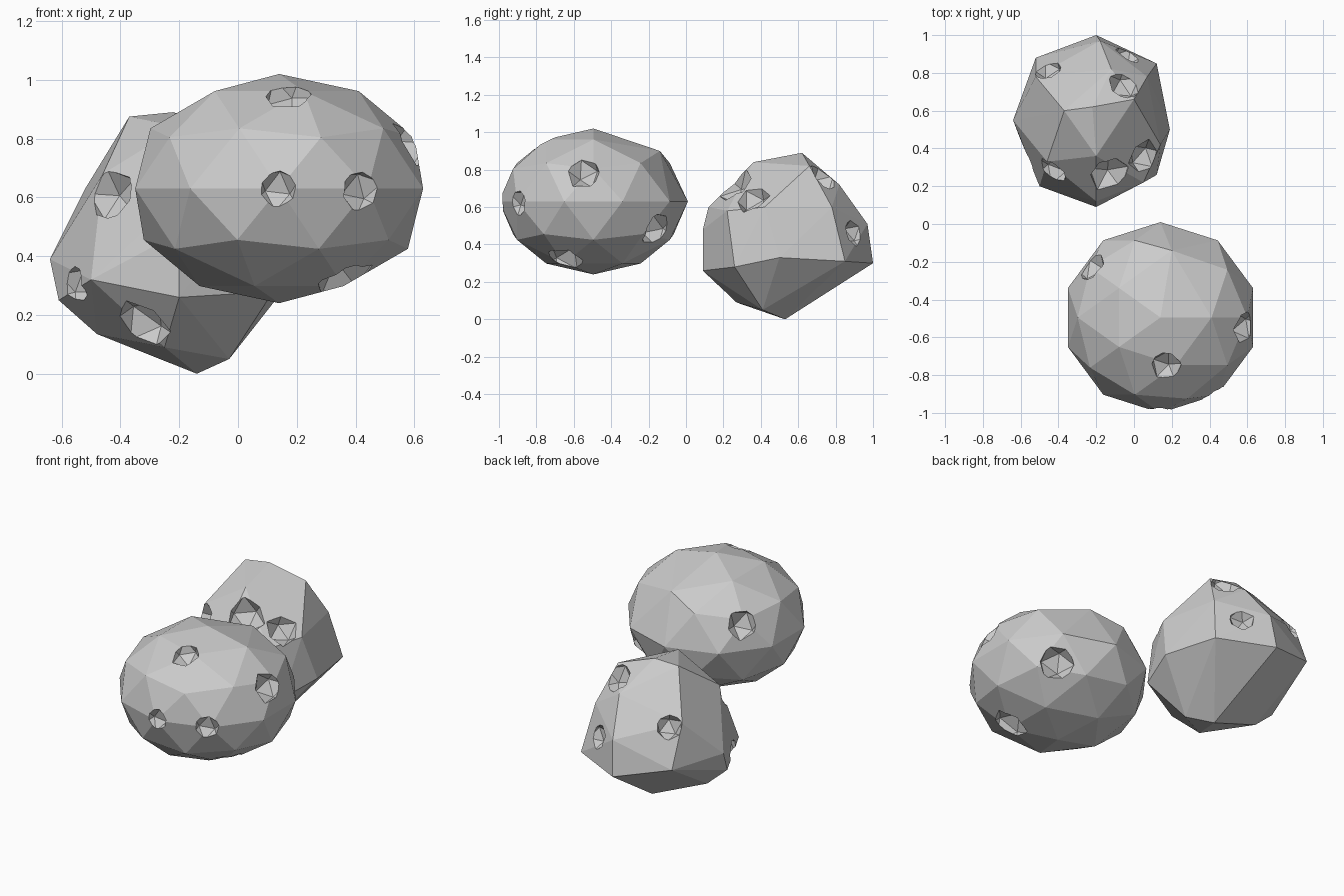
import bpy, bmesh
from mathutils import Vector
from mathutils.bvhtree import BVHTree

if "Cube" in bpy.data.objects:
    bpy.data.objects.remove(bpy.data.objects["Cube"])


def hull_rock(name, points, pits):
    """Convex faceted boulder with small faceted pits chipped out of it."""
    bm = bmesh.new()
    for p in points:
        bm.verts.new(p)
    res = bmesh.ops.convex_hull(bm, input=bm.verts[:])
    loose = [v for v in bm.verts if not v.link_faces]
    bmesh.ops.delete(bm, geom=loose, context='VERTS')
    bmesh.ops.recalc_face_normals(bm, faces=bm.faces[:])
    tree = BVHTree.FromBMesh(bm)
    me = bpy.data.meshes.new(name)
    bm.to_mesh(me)
    bm.free()
    rock = bpy.data.objects.new(name, me)
    bpy.context.collection.objects.link(rock)
    for i, (x, y, z, r) in enumerate(pits):
        spot, normal, _, _ = tree.find_nearest(Vector((x, y, z)))
        bpy.ops.mesh.primitive_ico_sphere_add(
            subdivisions=1, radius=r, location=spot + normal * r * 0.15,
            rotation=(0.4 + i, 0.9 * i, 0.3 + 0.7 * i))
        cutter = bpy.context.object
        cutter.name = "pit_cutter"
        cutter.hide_render = True
        mod = rock.modifiers.new("pit", 'BOOLEAN')
        mod.operation = 'DIFFERENCE'
        mod.solver = 'EXACT'
        mod.object = cutter
        bpy.context.view_layer.objects.active = rock
        bpy.ops.object.modifier_apply(modifier=mod.name)
        bpy.data.objects.remove(cutter)
    return rock


# Front boulder: squashed icosphere with a worn shoulder at the back
ico = bmesh.new()
bmesh.ops.create_icosphere(ico, subdivisions=2, radius=1)
front_pts = [Vector((0.14 + v.co.x * 0.515, -0.495 + v.co.y * 0.505, 0.63 + v.co.z * 0.39))
             for v in ico.verts]
ico.free()
worn = [Vector((0.28, -0.066, 0.80)), Vector((0.22, -0.245, 0.96))]
front_pts = [p for p in front_pts if all((p - w).length > 0.05 for w in worn)]
front_pts.append(Vector((0.20, -0.14, 0.90)))
hull_rock("front_boulder", front_pts, [
    (0.14, -1.0, 0.63, 0.08), (0.43, -0.92, 0.62, 0.085),
    (0.36, -0.65, 0.31, 0.12), (0.58, -0.54, 0.78, 0.10),
    (0.17, -0.75, 0.95, 0.09), (0.45, -0.13, 0.46, 0.11),
    (-0.22, -0.23, 0.78, 0.10)])

# Rear boulder: irregular, taller, coming to a point underneath
rear_pts = [
    (-0.37, 0.60, 0.875), (-0.22, 0.62, 0.89), (-0.20, 0.36, 0.84), (0.0, 0.66, 0.82),
    (-0.12, 0.82, 0.72), (0.07, 0.78, 0.60), (-0.18, 0.97, 0.51), (-0.20, 1.0, 0.30),
    (0.12, 0.85, 0.31), (0.19, 0.50, 0.33), (0.14, 0.42, 0.60), (0.05, 0.22, 0.58),
    (0.12, 0.26, 0.28), (-0.20, 0.09, 0.26), (-0.20, 0.09, 0.48), (-0.20, 0.12, 0.60),
    (-0.50, 0.20, 0.32), (-0.46, 0.33, 0.68), (-0.64, 0.55, 0.39), (-0.61, 0.47, 0.25),
    (-0.52, 0.78, 0.63), (-0.52, 0.88, 0.38), (-0.48, 0.48, 0.135), (-0.25, 0.27, 0.09),
    (-0.03, 0.41, 0.05), (-0.14, 0.53, 0.0)]
hull_rock("rear_boulder", rear_pts, [
    (-0.47, 0.85, 0.62, 0.085), (-0.04, 0.75, 0.78, 0.10),
    (0.08, 0.34, 0.68, 0.10), (-0.42, 0.30, 0.60, 0.10),
    (-0.58, 0.33, 0.30, 0.08), (-0.33, 0.24, 0.16, 0.11),
    (0.0, 0.95, 0.48, 0.08), (-0.12, 0.24, 0.74, 0.12)])
